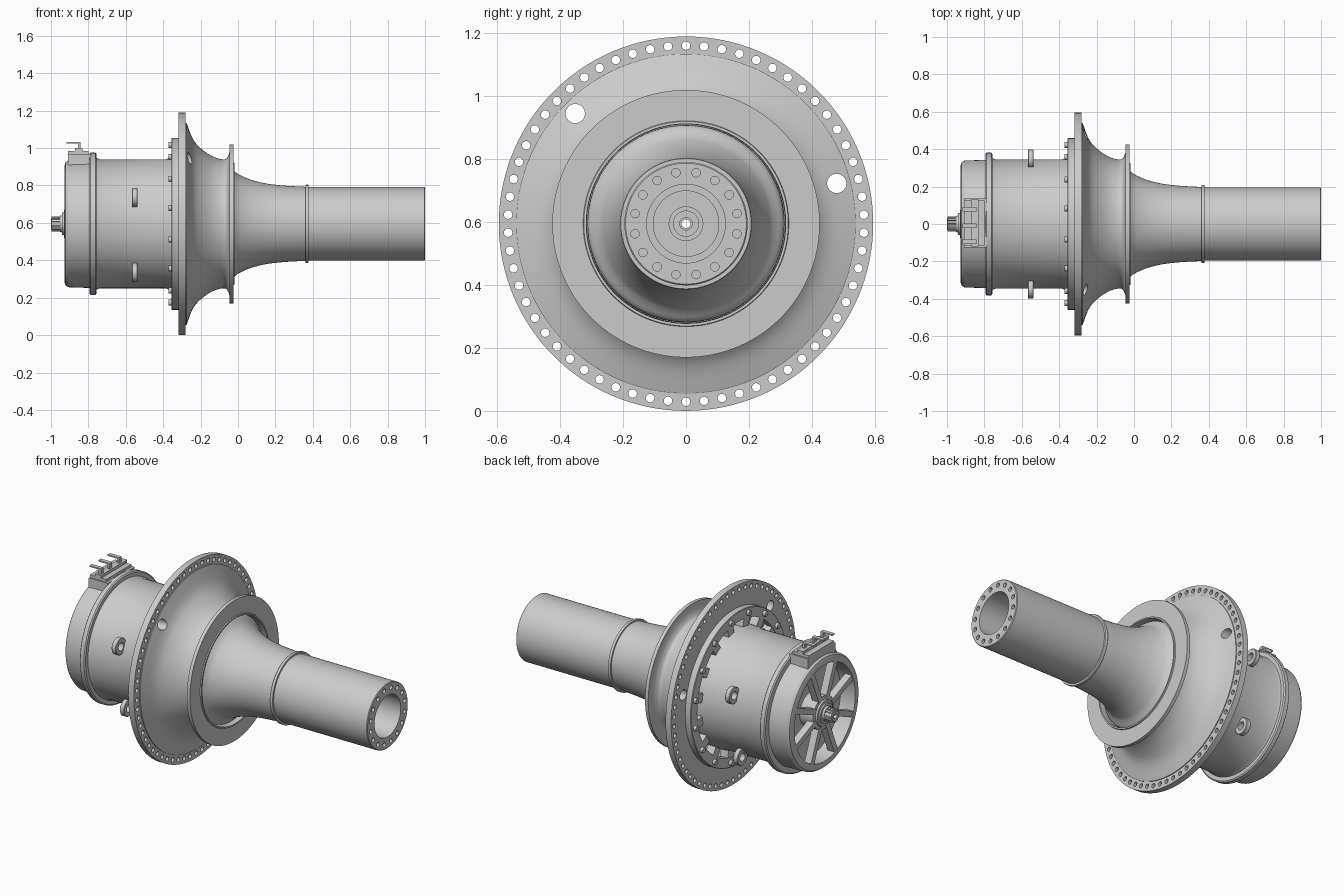
import bpy, bmesh
from math import sin, cos, pi, radians, atan2, hypot
from mathutils import Matrix, Vector

if "Cube" in bpy.data.objects:
    bpy.data.objects.remove(bpy.data.objects["Cube"])

AXIS_Z = 0.595          # height of the common x-direction axis


def finish(name, bm, y=0.0, z=0.0, smooth=True):
    bmesh.ops.recalc_face_normals(bm, faces=bm.faces)
    me = bpy.data.meshes.new(name)
    bm.to_mesh(me)
    bm.free()
    ob = bpy.data.objects.new(name, me)
    ob.location = (0, y, AXIS_Z + z)
    bpy.context.collection.objects.link(ob)
    if smooth:
        shade(ob)
    return ob


def shade(ob):
    bpy.ops.object.select_all(action='DESELECT')
    ob.select_set(True)
    bpy.context.view_layer.objects.active = ob
    bpy.ops.object.shade_smooth_by_angle(angle=radians(28))


def spline(pts, n=4):
    """Smooth curve through a few (x, r) points."""
    p = [Vector(q) for q in pts]
    p = [2 * p[0] - p[1]] + p + [2 * p[-1] - p[-2]]
    out = []
    for a, b, c, d in zip(p, p[1:], p[2:], p[3:]):
        for i in range(n):
            t = i / n
            out.append(tuple(0.5 * (2*b + (c - a)*t + (2*a - 5*b + 4*c - d)*t*t
                                    + (3*b - a - 3*c + d)*t**3)))
    return out + [tuple(pts[-1])]


def revolve(name, profile, seg=96, y=0.0, z=0.0):
    """Spin a closed (x, r) profile around the x axis."""
    bm = bmesh.new()
    rings = []
    for x, r in profile:
        if r < 1e-6:
            rings.append([bm.verts.new((x, 0, 0))] * seg)
        else:
            rings.append([bm.verts.new((x, r*cos(2*pi*i/seg), r*sin(2*pi*i/seg)))
                          for i in range(seg)])
    for a, b in zip(rings, rings[1:] + rings[:1]):
        for i in range(seg):
            j = (i + 1) % seg
            vs = list(dict.fromkeys((a[i], a[j], b[j], b[i])))
            if len(vs) > 2:
                bm.faces.new(vs)
    return finish(name, bm, y, z)


def boxes(name, x, y, z, angles=(0,)):
    """Boxes from ranges, repeated at angles around the axis (y is radial)."""
    bm = bmesh.new()
    for a in angles:
        m = (Matrix.Rotation(a, 4, 'X')
             @ Matrix.Translation((sum(x)/2, sum(y)/2, sum(z)/2))
             @ Matrix.Diagonal((x[1]-x[0], y[1]-y[0], z[1]-z[0], 1)))
        bmesh.ops.create_cube(bm, size=1, matrix=m)
    return finish(name, bm, smooth=False)


def rods(name, x, items, seg=16):
    """x-direction cylinders; items are (circle radius, angle, rod radius)."""
    bm = bmesh.new()
    for R, a, r in items:
        m = Matrix.Translation((sum(x)/2, R*cos(a), R*sin(a))) @ Matrix.Rotation(pi/2, 4, 'Y')
        bmesh.ops.create_cone(bm, cap_ends=True, segments=seg, radius1=r, radius2=r,
                              depth=x[1]-x[0], matrix=m)
    return finish(name, bm)


def cut(ob, cutter):
    mod = ob.modifiers.new("cut", 'BOOLEAN')
    mod.operation, mod.solver, mod.object = 'DIFFERENCE', 'EXACT', cutter
    bpy.context.view_layer.objects.active = ob
    bpy.ops.object.modifier_apply(modifier=mod.name)
    bpy.data.objects.remove(cutter)
    shade(ob)


def around(n, phase=0.0):
    return [2*pi*(i + phase)/n for i in range(n)]


# Bell with the large bolted flange and the small front disc
bell_outer = spline([(-0.275, 0.54), (-0.243, 0.457), (-0.206, 0.41),
                     (-0.15, 0.368), (-0.1, 0.348), (-0.065, 0.347), (-0.047, 0.375)])
bell = revolve("flange_bell", [(-0.317, 0.43), (-0.317, 0.595), (-0.28, 0.595), (-0.28, 0.54)]
               + bell_outer +
               [(-0.045, 0.425), (-0.024, 0.425), (-0.024, 0.327), (-0.018, 0.325),
                (-0.018, 0.317), (-0.08, 0.315), (-0.14, 0.335), (-0.21, 0.37),
                (-0.26, 0.41)], 124)
holes = [(0.566, a, 0.0135) for a in around(62, 0.5)]
for hy, hz in ((-0.352, 0.35), (0.479, 0.128)):
    holes.append((hypot(hy, hz), atan2(hz, hy), 0.031))
cut(bell, rods("flange_hole_cutter", (-0.4, -0.15), holes))

# Flared hollow output shaft with collar and bolt holes
flare = spline([(-0.075, 0.314), (-0.045, 0.309), (-0.022, 0.285), (0.0, 0.267), (0.05, 0.243),
                (0.1, 0.227), (0.16, 0.214), (0.25, 0.204), (0.36, 0.198)])
shaft = revolve("output_shaft", flare + [
    (0.36, 0.207), (0.363, 0.209), (0.373, 0.209), (0.376, 0.207), (0.376, 0.196),
    (0.996, 0.196), (1.0, 0.192), (1.0, 0.125), (0.3, 0.125), (0.3, 0.104),
    (0.02, 0.104), (0.02, 0.055), (0.05, 0.055), (0.05, 0.04), (-0.075, 0.04)])
cut(shaft, rods("shaft_hole_cutter", (0.93, 1.05), [(0.165, a, 0.0135) for a in around(16, 0.5)]))

# Motor housing with recessed end face and hub
revolve("motor_housing", [
    (-0.928, 0.29), (-0.928, 0.31), (-0.922, 0.329), (-0.908, 0.339), (-0.794, 0.343),
    (-0.794, 0.374), (-0.788, 0.381), (-0.763, 0.381), (-0.757, 0.374), (-0.757, 0.352),
    (-0.74, 0.345), (-0.385, 0.345), (-0.37, 0.352), (-0.3, 0.352), (-0.29, 0.345),
    (-0.29, 0.31), (-0.07, 0.31), (-0.07, 0.02), (-0.93, 0.02), (-0.93, 0.075),
    (-0.92, 0.078), (-0.92, 0.1), (-0.83, 0.1), (-0.83, 0.29)])
boxes("end_spokes", (-0.924, -0.88), (0.085, 0.3), (-0.017, 0.017), around(8, 0.5))

# Splined input shaft
revolve("input_shaft", [(-1.0, 0.014), (-1.0, 0.03), (-0.996, 0.034), (-0.952, 0.034),
                        (-0.952, 0.043), (-0.94, 0.046), (-0.94, 0.06), (-0.92, 0.06),
                        (-0.92, 0.014)], 48)
boxes("shaft_splines", (-0.997, -0.95), (0.03, 0.04), (-0.005, 0.005), around(14))

# Mounting ring, ribs and bolts behind the flange
revolve("mounting_ring", [(-0.355, 0.4), (-0.355, 0.457), (-0.352, 0.46),
                          (-0.315, 0.46), (-0.315, 0.4)])
boxes("ring_ribs", (-0.352, -0.3), (0.34, 0.42), (-0.027, 0.027), around(16, 0.5))
rods("ring_bolts", (-0.372, -0.35), [(0.43, a, 0.016) for a in around(16, 0.5)], 12)

# Four lifting eyes on the housing sides
for side in (1, -1):
    for level, deg in (("upper", 22), ("lower", -44)):
        a = radians(deg)
        revolve(f"lifting_eye_{level}_{'back' if side > 0 else 'front'}",
                [(-0.568, 0.024), (-0.568, 0.047), (-0.565, 0.05), (-0.541, 0.05),
                 (-0.538, 0.047), (-0.538, 0.024)], 32,
                y=side * 0.375 * cos(a), z=0.375 * sin(a))

# Terminal box with three contact strips on top
boxes("terminal_base", (-0.91, -0.785), (-0.125, 0.135), (0.29, 0.372))
boxes("terminal_block", (-0.91, -0.80), (-0.115, 0.125), (0.37, 0.388))
boxes("terminal_ridge", (-0.872, -0.832), (-0.12, 0.13), (0.385, 0.405))
for i, y in enumerate((-0.095, -0.01, 0.078)):
    boxes(f"contact_post_{i}", (-0.856, -0.842), (y - 0.012, y + 0.012), (0.4, 0.437))
    boxes(f"contact_strip_{i}", (-0.918, -0.842), (y - 0.012, y + 0.012), (0.43, 0.438))
